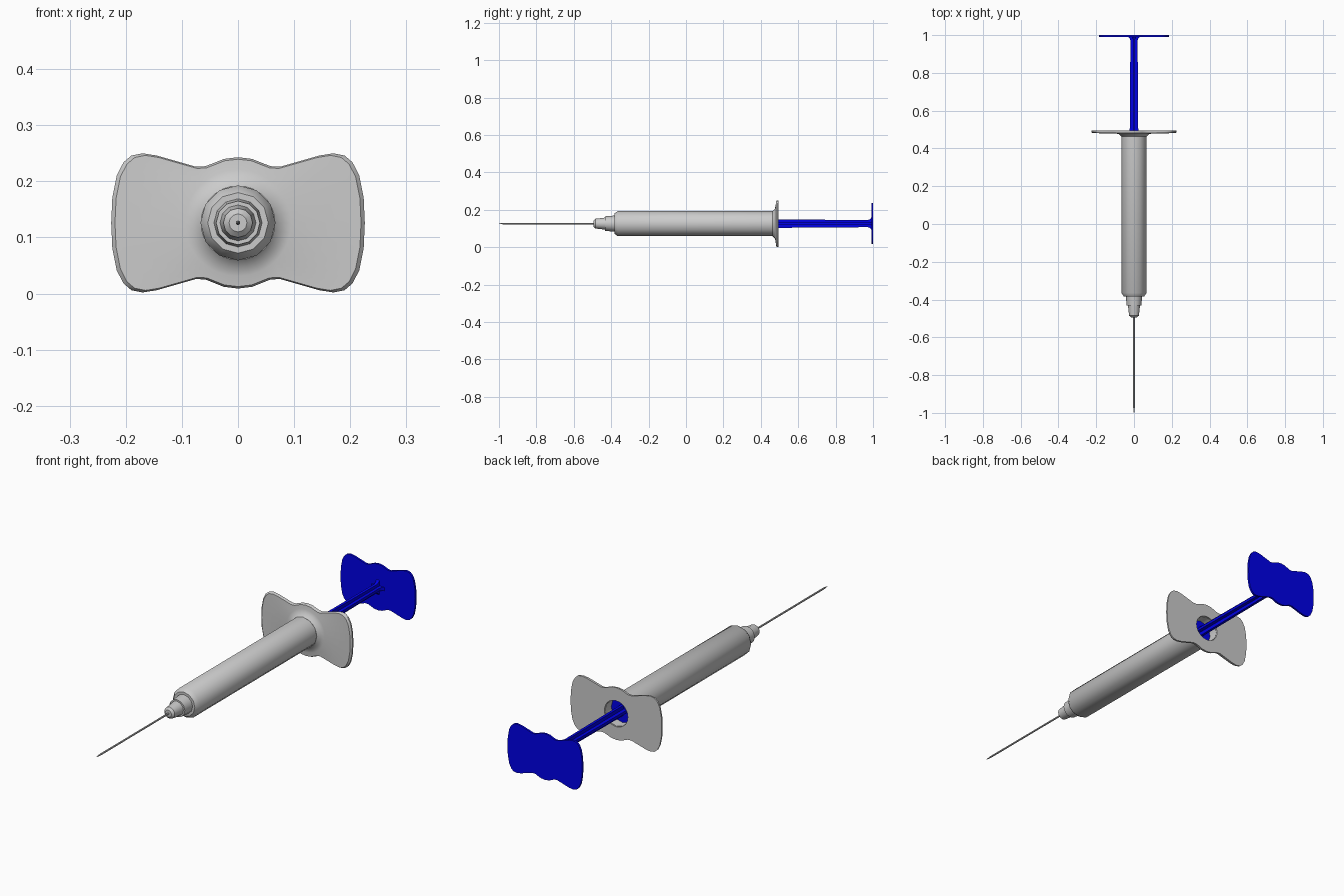
import bpy, bmesh, math

if "Cube" in bpy.data.objects:
    bpy.data.objects.remove(bpy.data.objects["Cube"])

CZ = 0.126          # height of the syringe axis
SIDES = 12


def loft(name, rings, cap_start=True, cap_end=True, closed=False, mat=None, angle=35):
    """Skin a list of (y, [(x, z), ...]) rings along the y axis."""
    bm = bmesh.new()
    vs = [[bm.verts.new((x, y, z + CZ)) for x, z in pts] for y, pts in rings]
    n = len(vs[0])
    pairs = list(zip(vs, vs[1:])) + ([(vs[-1], vs[0])] if closed else [])
    for a, b in pairs:
        for i in range(n):
            j = (i + 1) % n
            bm.faces.new((a[i], a[j], b[j], b[i]))
    if not closed:
        if cap_start:
            bm.faces.new(vs[0])
        if cap_end:
            bm.faces.new(vs[-1])
    bmesh.ops.recalc_face_normals(bm, faces=bm.faces)
    me = bpy.data.meshes.new(name)
    bm.to_mesh(me)
    bm.free()
    ob = bpy.data.objects.new(name, me)
    bpy.context.collection.objects.link(ob)
    if mat:
        me.materials.append(mat)
    bpy.ops.object.select_all(action='DESELECT')
    ob.select_set(True)
    bpy.context.view_layer.objects.active = ob
    bpy.ops.object.shade_smooth_by_angle(angle=math.radians(angle))
    return ob


def circle(r, n=SIDES):
    return [(r * math.cos(2 * math.pi * i / n), r * math.sin(2 * math.pi * i / n)) for i in range(n)]


def lathe(name, profile, n=SIDES, **kw):
    return loft(name, [(y, circle(r, n)) for y, r in profile], **kw)


# bow-tie outline shared by the finger flange and thumb plate
quarter = [(.226, 0), (.224, .045), (.216, .085), (.204, .108), (.19, .12), (.17, .124),
           (.145, .12), (.11, .11), (.075, .1), (.058, .101), (.045, .106), (.025, .114), (0, .117)]
half = quarter + [(-x, z) for x, z in quarter[-2::-1]]
outline = half + [(x, -z) for x, z in half[-2:0:-1]]


def bow(sx=1, sz=1):
    return [(x * sx, z * sz) for x, z in outline]


def hub(r):
    """Circle with the same point directions as the bow-tie outline."""
    return [(r * x / math.hypot(x, z), r * z / math.hypot(x, z)) for x, z in outline]


def cross(r, t):
    """Plus-shaped section, arm length r and half thickness t."""
    arm = [(r, -t), (r, t), (t, t)]
    pts = []
    for k in range(4):
        c, s = round(math.cos(k * math.pi / 2)), round(math.sin(k * math.pi / 2))
        pts += [(c * x - s * z, s * x + c * z) for x, z in arm]
    return pts


blue = bpy.data.materials.new("blue_plastic")
blue.diffuse_color = (0.0, 0.0, 0.8, 1)
blue.use_nodes = True
blue.node_tree.nodes["Principled BSDF"].inputs["Base Color"].default_value = blue.diffuse_color

# hollow barrel with chamfered nose shoulder
lathe("barrel", [(.49, .058), (.49, .067), (-.365, .067), (-.383, .054), (-.383, .03),
                 (-.36, .03), (-.36, .058)], closed=True)

# finger flange with filleted collar and open bore
loft("finger_flange", [(.495, hub(.058)), (.495, bow()), (.488, bow()), (.481, bow(.97, .97)),
                       (.479, hub(.095)), (.475, hub(.079)), (.462, hub(.066)),
                       (.462, hub(.058))], closed=True)

# stepped needle hub
lathe("needle_hub", [(-.37, .044), (-.432, .039), (-.432, .032), (-.485, .026), (-.494, .016)])

# needle with pointed tip
lathe("needle", [(-.48, .004), (-.975, .004), (-1.0, .001)], n=8)

# plunger: piston, ribbed shaft, thumb plate
lathe("piston", [(.41, .056), (.45, .056)], mat=blue)
loft("plunger_shaft", [(.44, cross(.023, .006)), (.972, cross(.019, .006)),
                       (.985, cross(.024, .007)), (.993, cross(.035, .008))], mat=blue)
loft("thumb_plate", [(.991, bow(.82, .885)), (1.0, bow(.82, .885))], mat=blue)
